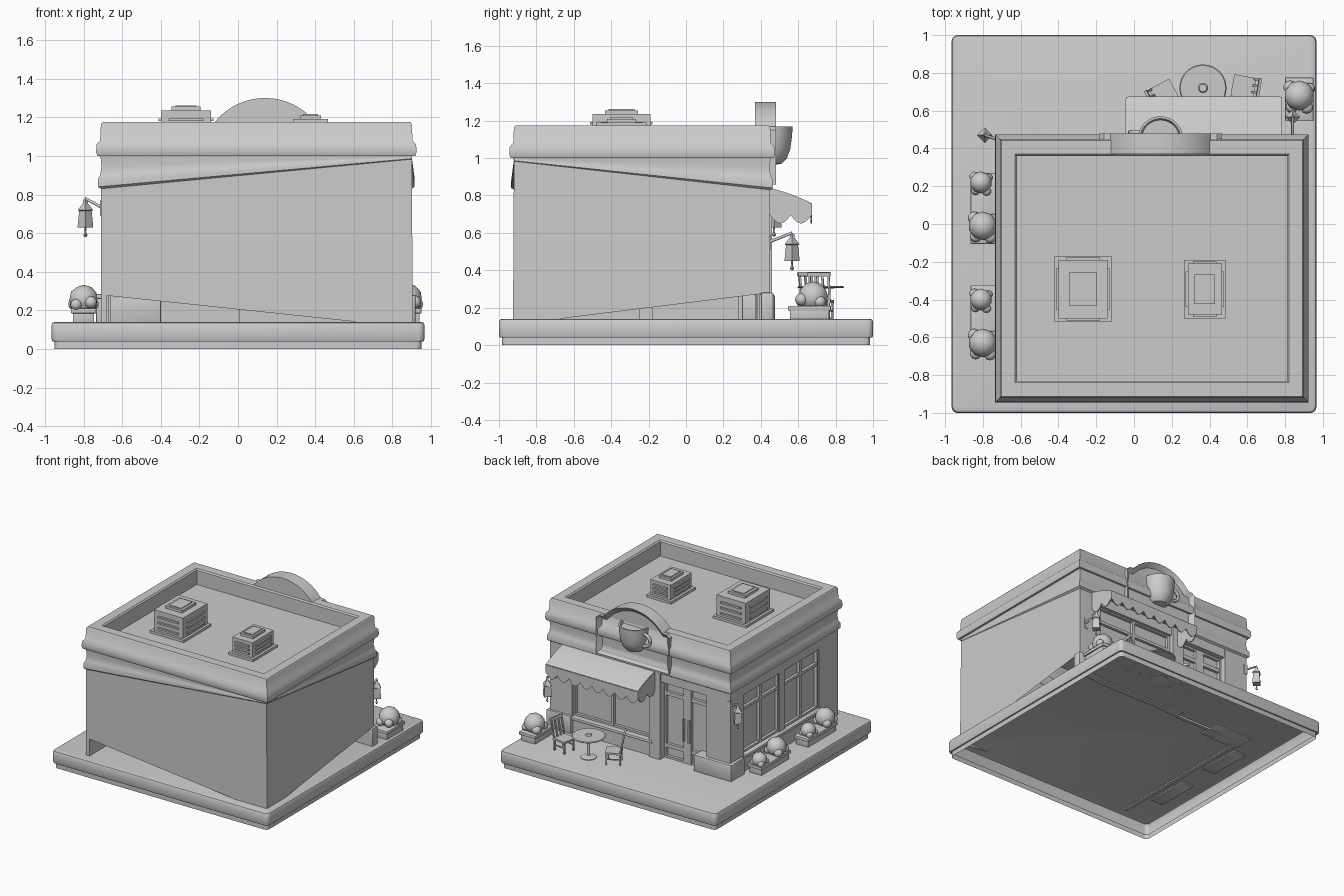
import bpy, bmesh
from math import sin, cos, pi, radians
from mathutils import Matrix, Vector

old = bpy.data.objects.get("Cube")
if old:
    bpy.data.objects.remove(old)

grey = bpy.data.materials.new("plain_grey")
grey.use_nodes = True
grey.diffuse_color = (.6, .6, .6, 1)
grey.node_tree.nodes["Principled BSDF"].inputs["Base Color"].default_value = (.6, .6, .6, 1)
SIDE = Matrix.Rotation(pi / 2, 4, 'Z')   # turns a back-wall layout onto the -x wall
HERE = Matrix.Identity(4)


def finish(name, bm, place=HERE, angle=35, thickness=0):
    bmesh.ops.recalc_face_normals(bm, faces=bm.faces)
    bm.transform(place)
    for f in bm.faces:
        f.smooth = True
    for e in bm.edges:
        e.smooth = len(e.link_faces) == 2 and e.calc_face_angle(0) < radians(angle)
    mesh = bpy.data.meshes.new(name)
    bm.to_mesh(mesh)
    bm.free()
    mesh.materials.append(grey)
    ob = bpy.data.objects.new(name, mesh)
    bpy.context.scene.collection.objects.link(ob)
    if thickness:
        mod = ob.modifiers.new("thickness", 'SOLIDIFY')
        mod.thickness = thickness
        mod.offset = 0
    return ob


def boxes(name, spans, place=HERE, bevel=0):
    """One object from boxes given as (x0, x1, y0, y1, z0, z1)."""
    bm = bmesh.new()
    for x0, x1, y0, y1, z0, z1 in spans:
        size = Matrix.Diagonal((x1 - x0, y1 - y0, z1 - z0, 1))
        mid = Matrix.Translation(((x0 + x1) / 2, (y0 + y1) / 2, (z0 + z1) / 2))
        bmesh.ops.create_cube(bm, size=1, matrix=mid @ size)
    if bevel:
        bmesh.ops.bevel(bm, geom=bm.edges[:], offset=bevel, segments=2, affect='EDGES', profile=.5)
    return finish(name, bm, place)


def loft(name, rings, cap_start=False, cap_end=False, closed=True, skip=lambda k, i: False,
         place=HERE, angle=35):
    bm = bmesh.new()
    rows = [[bm.verts.new(p) for p in ring] for ring in rings]
    n = len(rows[0])
    for k in range(len(rows) - 1):
        for i in range(n if closed else n - 1):
            if not skip(k, i):
                j = (i + 1) % n
                bm.faces.new((rows[k][i], rows[k][j], rows[k + 1][j], rows[k + 1][i]))
    if cap_start:
        bm.faces.new(rows[0])
    if cap_end:
        bm.faces.new(rows[-1])
    return finish(name, bm, place, angle)


def lathe(name, profile, centre, sides=20, sweep=2 * pi):
    full = sweep > 6
    count = sides if full else sides + 1
    rings = [[(r * cos(sweep * i / sides), r * sin(sweep * i / sides), z) for i in range(count)]
             for r, z in profile]
    return loft(name, rings, True, True, full, place=Matrix.Translation(centre))


def rounded_rect(hx, hy, r, z):
    pts = []
    for q, (sx, sy) in enumerate(((1, 1), (-1, 1), (-1, -1), (1, -1))):
        for s in range(5):
            a = (q + s / 4) * pi / 2
            pts.append((sx * (hx - r) + r * cos(a), sy * (hy - r) + r * sin(a), z))
    return pts


# ground slab, open underneath
loft("ground_slab", [rounded_rect(.965 - d, 1 - d, .03, z) for d, z in
     ((.015, 0), (.015, .04), (.004, .04), (0, .05), (0, .125), (.005, .136), (.015, .14))], cap_end=True)

# walls, frieze, cornice and parapet; one corner has its lower bands pinched up
profile = [(0, .28), (0, .83), (.015, .84), (.015, .88), (.004, .9), (-.003, .94), (.002, 1),
           (.018, 1), (.025, 1.02), (.022, 1.06), (.004, 1.08), (0, 1.165), (-.008, 1.175),
           (-.08, 1.175), (-.09, 1.165), (-.09, 1.05)]
rings = []
for k, (d, z) in enumerate(profile):
    pinched = (.005, .11) if k == 0 else (0, .98 + .003 * k) if k < 6 else (d, z)
    rings.append([(.9 + pinched[0], -.92 - pinched[0], pinched[1]),
                  (-.71 - d, -.92 - d, z), (-.71 - d, .45 + d, z), (.9 + d, .45 + d, z)])
loft("walls_and_parapet", rings, cap_end=True, skip=lambda k, i: k == 0 and i in (1, 2), angle=40)

# shop front: piers, low wall and header
boxes("back_wall", [(.7, .9, .4, .45, .13, .84), (0, .72, .39, .44, .13, .27),
      (-.09, .01, .38, .46, .13, .84), (-.71, -.5, .3, .45, .13, .84), (-.52, .72, .38, .445, .76, .84)])
boxes("back_plinth", [(.7, .92, .4, .468, .13, .28), (-.735, -.4, .3, .475, .13, .27),
      (-.02, .72, .4, .465, .25, .275)], bevel=.008)
boxes("side_wall", [(.28, .45, .66, .71, .13, .84), (-.92, -.68, .68, .71, .13, .84),
      (-.92, .45, .68, .71, .13, .28), (-.25, -.18, .67, .71, .13, .84), (-.92, .45, .68, .71, .76, .84)], SIDE)
boxes("side_sill", [(-.7, .28, .68, .735, .26, .285)], SIDE, bevel=.006)


def window(name, place, u0, u1, z0, z1, v, uprights, rails, bar=.022):
    parts = [(u0, u1, v - .02, v - .01, z0, z1)]
    parts += [(u - bar / 2, u + bar / 2, v - .015, v + .015, z0, z1) for u in [u0, u1] + uprights]
    parts += [(u0, u1, v - .015, v + .012, z - bar / 2, z + bar / 2) for z in [z0, z1] + rails]
    boxes(name, parts, place)


window("front_window", HERE, .02, .7, .28, .76, .41, [.36], [.64])
window("side_window_near", SIDE, -.18, .28, .29, .76, .685, [.05], [.64])
window("side_window_far", SIDE, -.68, -.25, .29, .76, .685, [-.46], [.64])
window("double_door", HERE, -.5, -.09, .14, .76, .39, [-.295, -.315, -.275], [.24, .66], .03)
boxes("door_handles", [(x - .006, x + .006, .41, .428, .32, .5) for x in (-.32, -.27)])

# awning: sloping top with a scalloped skirt round three sides
X0, X1, Y0, Y1 = -.04, .78, .45, .67
path = [(X0, Y0 + (Y1 - Y0) * i / 16) for i in range(16)]
path += [(X0 + (X1 - X0) * i / 64, Y1) for i in range(64)]
path += [(X1, Y1 - (Y1 - Y0) * i / 16) for i in range(17)]


def awning_height(y):
    t = (y - Y0) / (Y1 - Y0)
    return .835 - .05 * t - .03 * t * t


bm = bmesh.new()
rows = []
for i, (x, y) in enumerate(path):
    rows.append([bm.verts.new((x, y, awning_height(y))),
                 bm.verts.new((x, y, .695 - .045 * abs(sin(pi * i / 8))))])
for a, b in zip(rows, rows[1:]):
    bm.faces.new((a[0], b[0], b[1], a[1]))
slope = [[bm.verts.new((x, Y0 + (Y1 - Y0) * i / 6, awning_height(Y0 + (Y1 - Y0) * i / 6)))
          for x in (X0, X1)] for i in range(7)]
for a, b in zip(slope, slope[1:]):
    bm.faces.new((a[0], a[1], b[1], b[0]))
finish("awning", bm, thickness=.008)

# arched sign with a sunken panel
CX = .14
outline = [(CX + .325, .86), (CX + .325, 1.15), (CX + .3, 1.17)]
for i in range(17):
    a = radians(38) + radians(104) * i / 16
    outline.append((CX + .335 * cos(a), .965 + .335 * sin(a)))
outline += [(CX - .3, 1.17), (CX - .325, 1.15), (CX - .325, .86)]
bm = bmesh.new()
back = bm.faces.new([bm.verts.new((x, .37, z)) for x, z in outline])
grown = bmesh.ops.extrude_face_region(bm, geom=[back])["geom"]
bmesh.ops.translate(bm, vec=(0, .11, 0), verts=[g for g in grown if isinstance(g, bmesh.types.BMVert)])
face = [g for g in grown if isinstance(g, bmesh.types.BMFace)]
bmesh.ops.recalc_face_normals(bm, faces=bm.faces)
bmesh.ops.inset_region(bm, faces=face, thickness=.035, use_even_offset=True)
bmesh.ops.translate(bm, vec=(0, -.03, 0), verts=face[0].verts[:])
finish("arched_sign", bm)

# half cup standing out of the sign, with its handle
lathe("sign_cup", [(.03, .965), (.06, .97), (.09, 1), (.108, 1.05), (.117, 1.12), (.12, 1.17),
      (.108, 1.17), (.1, 1.15)], (CX, .45, 0), 24, pi)


def tube(name, points, radius, sides=8):
    pts = [Vector(p) for p in points]
    rings = []
    for i, p in enumerate(pts):
        along = (pts[min(i + 1, len(pts) - 1)] - pts[max(i - 1, 0)]).normalized()
        turn = along.to_track_quat('Z', 'Y')
        rings.append([p + turn @ Vector((radius * cos(2 * pi * s / sides), radius * sin(2 * pi * s / sides), 0))
                      for s in range(sides)])
    return loft(name, rings, True, True, angle=60)


tube("cup_handle", [(CX - .1 - .06 * sin(pi * i / 12), .485, 1.08 + .05 * cos(pi * i / 12))
                    for i in range(13)], .012)

# roof units: flange, body, lid and louvres
for name, x, y, hx, hy, top in (("large_roof_unit", -.27, -.345, .15, .175, 1.235),
                                ("small_roof_unit", .375, -.345, .11, .155, 1.19)):
    bx, by = hx - .02, hy - .02
    parts = [(x - hx, x + hx, y - hy, y + hy, 1.04, 1.07), (x - bx, x + bx, y - by, y + by, 1.05, top),
             (x - .5 * hx, x + .5 * hx, y - .5 * hy, y + .5 * hy, top - .01, top + .02)]
    for i in range(3):
        z = 1.09 + (top - 1.1) * i / 3
        parts += [(x - bx * .7, x + bx * .7, y - by - .012, y + by + .012, z, z + .014),
                  (x - bx - .012, x + bx + .012, y - by * .7, y + by * .7, z, z + .014)]
    boxes(name, parts)
    boxes(name + "_cap", [(x - .36 * hx, x + .36 * hx, y - .4 * hy, y + .4 * hy, top, top + .027)])

# planters and clipped bushes
for name, x0, x1, y0, y1 in (("planter_one", -.865, -.735, -.105, .27),
                             ("planter_two", -.865, -.735, -.7, -.325),
                             ("planter_three", .8, .95, .545, .775)):
    boxes(name, [(x0 + .01, x1 - .01, y0 + .01, y1 - .01, .13, .2), (x0, x1, y0, y1, .185, .21)], bevel=.004)


def bush(name, x, y, r):
    bm = bmesh.new()
    blobs = [(0, 0, 0, 1), (-.6, .55, -.3, .45), (.5, -.8, -.2, .42), (.65, .45, -.35, .4), (-.5, -.75, -.35, .4)]
    for dx, dy, dz, k in blobs:
        spot = Matrix.Translation((x + dx * r, y + dy * r, .2 + r * .75 + dz * r))
        bmesh.ops.create_icosphere(bm, subdivisions=2, radius=r * k, matrix=spot)
    finish(name, bm, angle=60)


for i, (x, y, r) in enumerate(((-.81, .22, .058), (-.8, -.01, .076), (-.81, -.4, .058),
                               (-.8, -.63, .076), (.875, .68, .08))):
    bush("bush_%d" % i, x, y, r)

# lanterns on wall brackets
for name, x, y, z, wall in (("corner_lantern", -.79, .47, .63, (-.7, .44)),
                            ("awning_lantern", .84, .567, .45, (.84, .44))):
    lathe(name, [(.004, z - .05), (.012, z - .04), (.004, z - .025), (.005, z), (.04, z), (.04, z + .01),
          (.032, z + .085), (.04, z + .09), (.012, z + .125), (.012, z + .14), (.003, z + .15)], (x, y, 0), 4)
    tube(name + "_bracket", [(x, y, z + .1), (x, y, z + .15), (wall[0], wall[1], z + .1)], .008)
    boxes(name + "_mount", [(wall[0] - .015, wall[0] + .015, wall[1] - .015, wall[1] + .015, z + .06, z + .14)])

# round table
lathe("table", [(.06, .135), (.06, .145), (.012, .155), (.01, .3), (.03, .303), (.12, .305),
      (.125, .31), (.12, .316), (.025, .316), (.02, .325)], (.365, .72, 0), 28)

# chairs with slatted backs, back rest on local +x
for name, x, y, turn in (("left_chair", .58, .725, -10), ("right_chair", .16, .69, 208)):
    place = Matrix.Translation((x, y, .135)) @ Matrix.Rotation(radians(turn), 4, 'Z')
    legs = [(a - .006, a + .006, b - .006, b + .006, 0, .1) for a in (-.05, .05) for b in (-.048, .048)]
    boxes(name, legs + [(-.06, .06, -.058, .058, .09, .105), (-.05, .05, -.052, -.044, .045, .053),
                        (-.05, .05, .044, .052, .045, .053)], place)
    lean = place @ Matrix.Translation((.05, 0, .1)) @ Matrix.Rotation(radians(12), 4, 'Y')
    slats = [(-.005, .005, b - .006, b + .006, 0, .15) for b in (-.052, -.018, .018, .052)]
    boxes(name + "_back", slats + [(-.007, .007, -.062, .062, .135, .157)], lean)
